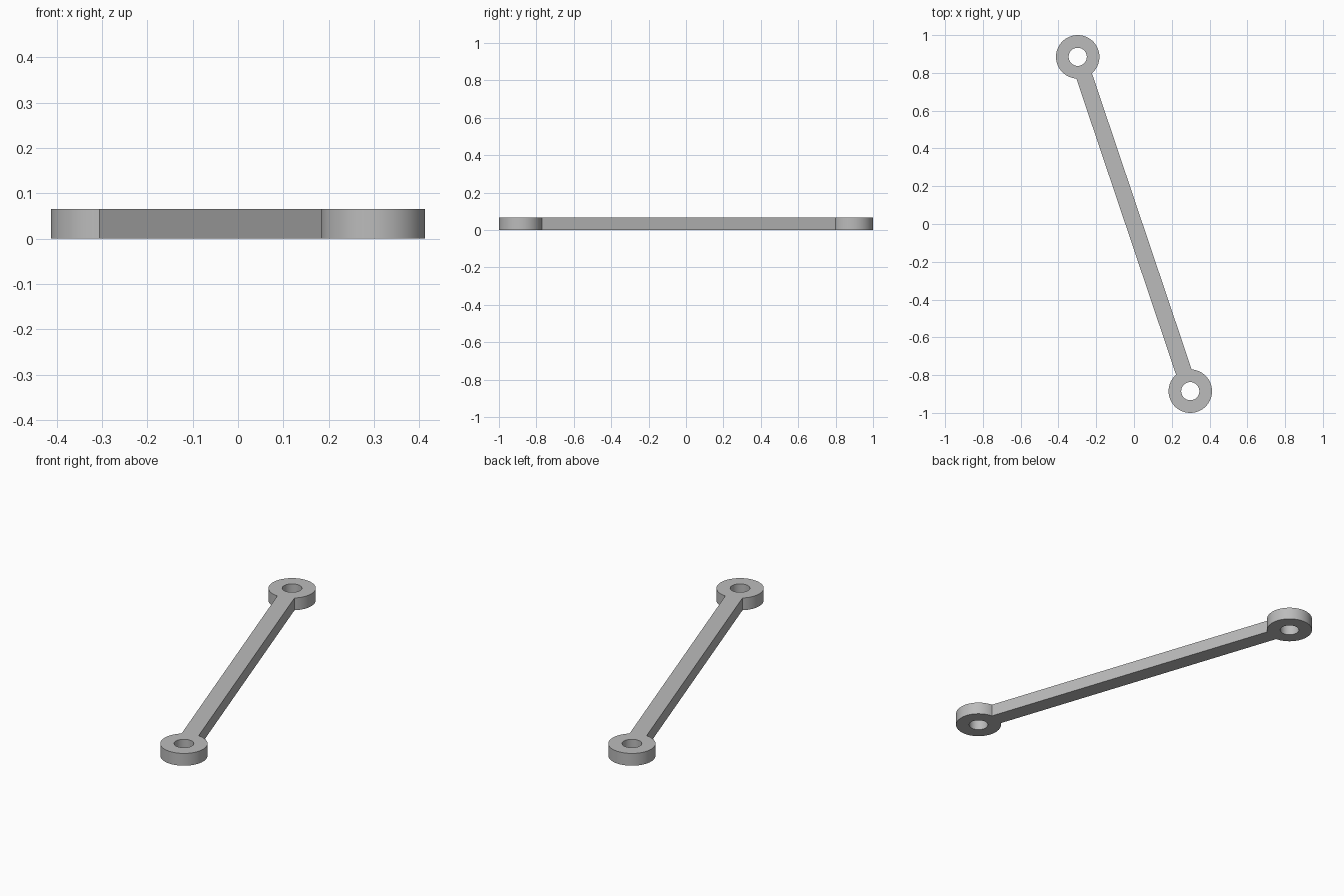
import bpy, bmesh, math
from mathutils import Matrix, Vector

cube = bpy.data.objects.get("Cube")
if cube:
    bpy.data.objects.remove(cube, do_unlink=True)

EYE = Vector((0.298, -0.885, 0))   # centre of the front eye; the other is opposite
OUTER, HOLE = 0.115, 0.048         # eye radii
HALF = 0.0435                      # half width of the bar
THICK = 0.066

grey = bpy.data.materials.new("plain_grey")
grey.use_nodes = True
colour = (0.5, 0.5, 0.5, 1)
grey.diffuse_color = colour
grey.node_tree.nodes["Principled BSDF"].inputs["Base Color"].default_value = colour

# Angles round an eye: a few steps across the bar joint, then the free arc
joint = math.asin(HALF / OUTER)
JOINT_STEPS, ARC_STEPS = 8, 64
angles = [-joint + 2 * joint * i / JOINT_STEPS for i in range(JOINT_STEPS)]
angles += [joint + (2 * math.pi - 2 * joint) * i / ARC_STEPS for i in range(ARC_STEPS)]

bm = bmesh.new()


def add_eye(centre):
    """Flat ring whose joint faces the middle; returns the joint vertices."""
    facing = math.atan2(-centre.y, -centre.x)

    def circle(r):
        return [bm.verts.new(centre + Vector((r * math.cos(a + facing),
                                              r * math.sin(a + facing), 0)))
                for a in angles]
    inner, outer = circle(HOLE), circle(OUTER)
    for i in range(len(angles)):
        j = (i + 1) % len(angles)
        bm.faces.new((inner[i], outer[i], outer[j], inner[j]))
    return outer[:JOINT_STEPS + 1]


# Two eyes joined by a flush bar
front_joint = add_eye(EYE)
back_joint = add_eye(-EYE)
bm.faces.new(front_joint[::-1] + back_joint[::-1])

# Thicken the flat outline
result = bmesh.ops.extrude_face_region(bm, geom=bm.faces[:])
top = [v for v in result["geom"] if isinstance(v, bmesh.types.BMVert)]
bmesh.ops.transform(bm, matrix=Matrix.Translation((0, 0, THICK)), verts=top)
bmesh.ops.recalc_face_normals(bm, faces=bm.faces[:])

mesh = bpy.data.meshes.new("link_arm")
bm.to_mesh(mesh)
bm.free()
mesh.materials.append(grey)
arm = bpy.data.objects.new("link_arm", mesh)
bpy.context.collection.objects.link(arm)
bpy.context.view_layer.objects.active = arm
arm.select_set(True)
bpy.ops.object.shade_smooth_by_angle(angle=math.radians(30))
